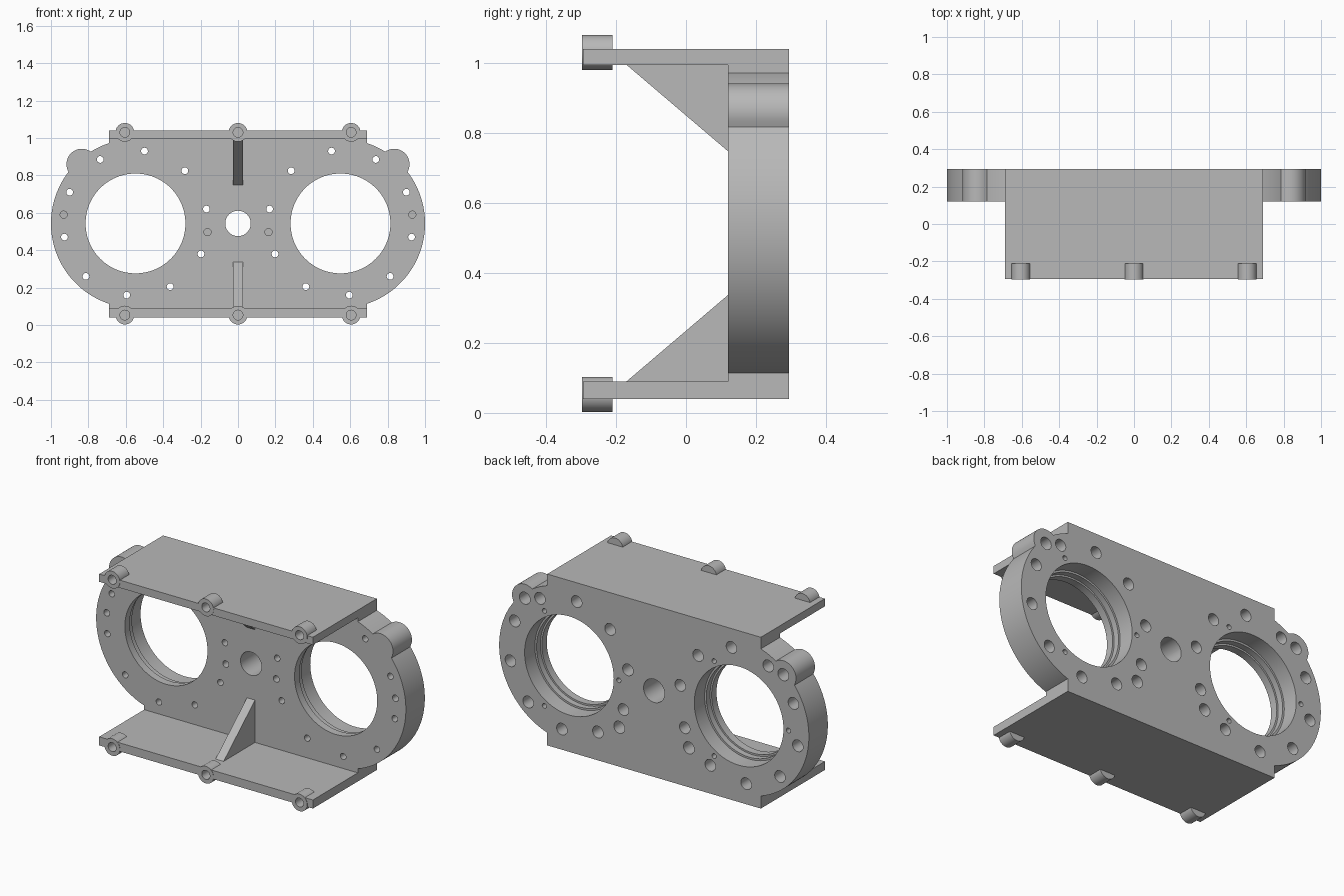
import bpy, bmesh
from math import pi, sin, cos, atan2, hypot, sqrt, radians

cube = bpy.data.objects.get("Cube")
if cube:
    bpy.data.objects.remove(cube)

grey = bpy.data.materials.new("plain_grey")
grey.use_nodes = True
colour = (0.48, 0.48, 0.48, 1)
grey.diffuse_color = colour
grey.node_tree.nodes["Principled BSDF"].inputs["Base Color"].default_value = colour

FRONT, BACK, EDGE = 0.12, 0.295, 0.69     # plate faces, flange half width
BOTTOM, TOP, MID = 0.04, 1.04, 0.543
RING_X, RING_R = 0.548, 0.452


def finish(name, bm):
    bmesh.ops.recalc_face_normals(bm, faces=bm.faces)
    mesh = bpy.data.meshes.new(name)
    bm.to_mesh(mesh)
    bm.free()
    mesh.materials.append(grey)
    ob = bpy.data.objects.new(name, mesh)
    bpy.context.collection.objects.link(ob)
    return ob


def smooth(ob):
    bpy.ops.object.select_all(action='DESELECT')
    ob.select_set(True)
    bpy.context.view_layer.objects.active = ob
    bpy.ops.object.shade_smooth_by_angle(angle=radians(30))


def prism(name, points, offset):
    """Extrude a closed outline along an offset vector."""
    bm = bmesh.new()
    face = bm.faces.new([bm.verts.new(p) for p in points])
    out = bmesh.ops.extrude_face_region(bm, geom=[face])
    moved = [v for v in out["geom"] if isinstance(v, bmesh.types.BMVert)]
    bmesh.ops.translate(bm, verts=moved, vec=offset)
    return finish(name, bm)


def lathe(bm, x, z, profile, n=32):
    """Turn (radius, y) points about a y-parallel axis, capping both ends."""
    rings = [[bm.verts.new((x + r * cos(2 * pi * i / n), y, z + r * sin(2 * pi * i / n)))
              for i in range(n)] for r, y in profile]
    for a, b in zip(rings, rings[1:]):
        for i in range(n):
            j = (i + 1) % n
            bm.faces.new((a[i], a[j], b[j], b[i]))
    bm.faces.new(rings[0])
    bm.faces.new(rings[-1])


def cut(ob, bm):
    cutter = finish("hole_cutter", bm)
    cutter.hide_render = True
    mod = ob.modifiers.new("holes", 'BOOLEAN')
    mod.operation, mod.solver, mod.object = 'DIFFERENCE', 'EXACT', cutter
    bpy.context.view_layer.objects.active = ob
    ob.select_set(True)
    bpy.ops.object.modifier_apply(modifier=mod.name)
    bpy.data.objects.remove(cutter)


# Plate outline: rectangle with rounded ends, each carrying a small ear
EAR_X, EAR_Z, EAR_R = 0.835, 0.86, 0.082
ear_d = hypot(EAR_X - RING_X, EAR_Z - MID)
ear_a = atan2(EAR_Z - MID, EAR_X - RING_X)


def end_radius(a):
    d = a - ear_a
    s = EAR_R ** 2 - (ear_d * sin(d)) ** 2
    return max(RING_R, ear_d * cos(d) + sqrt(s)) if s > 0 and cos(d) > 0 else RING_R


span = atan2(sqrt(RING_R ** 2 - (EDGE - RING_X) ** 2), EDGE - RING_X)
steps = 180
half = [(EDGE, BOTTOM)]
for i in range(steps + 1):
    a = span * (2 * i / steps - 1)
    r = end_radius(a)
    half.append((RING_X + r * cos(a), MID + r * sin(a)))
half.append((EDGE, TOP))
outline = half + [(-x, z) for x, z in reversed(half)]
plate = prism("main_plate", [(x, FRONT, z) for x, z in outline], (0, BACK - FRONT, 0))

# Plate holes
OUT, IN = BACK + 0.02, FRONT - 0.02
screws = [(0.9, 0.71), (0.928, 0.47), (0.813, 0.26), (0.595, 0.16), (0.363, 0.205),
          (0.198, 0.38), (0.169, 0.62), (0.284, 0.825), (0.5, 0.93), (0.737, 0.885)]
dowels = [(0.932, 0.59), (0.163, 0.497)]
pockets = [(EAR_X, EAR_Z), (0.225, 0.27)]
bm = bmesh.new()
lathe(bm, 0, MID, [(0.068, IN), (0.068, OUT)], 48)
for s in (1, -1):
    # stepped bearing bore
    lathe(bm, s * RING_X, MID, [(0.267, IN), (0.267, 0.165), (0.277, 0.165),
                                (0.277, 0.2), (0.288, 0.2), (0.288, OUT)], 96)
    for x, z in screws:        # counterbored from the back
        lathe(bm, s * x, z, [(0.018, IN), (0.018, 0.19), (0.034, 0.19), (0.034, OUT)])
    for x, z in dowels:        # blind from the front
        lathe(bm, s * x, z, [(0.019, IN), (0.019, 0.2)])
    for x, z in pockets:       # blind from the back
        lathe(bm, s * x, z, [(0.035, 0.17), (0.035, OUT)])
    for k in range(3):         # retaining screw holes around each bore
        a = pi + k * 2 * pi / 3
        lathe(bm, s * RING_X + 0.32 * cos(a), MID + 0.32 * sin(a),
              [(0.014, 0.22), (0.014, OUT)], 20)
cut(plate, bm)
smooth(plate)

# Flanges, bosses and gussets, above and below
BOSS_X = (-0.605, 0, 0.605)
LIP, BOSS_END = -0.295, -0.21
for side, low, high, boss_z, inner, tip in (
        ("upper", 0.995, TOP, 1.03, 0.995, 0.748),
        ("lower", BOTTOM, 0.09, 0.053, 0.09, 0.337)):
    flange = prism(side + "_flange",
                   [(-EDGE, LIP, low), (EDGE, LIP, low), (EDGE, LIP, high), (-EDGE, LIP, high)],
                   (0, FRONT - LIP, 0))
    bm = bmesh.new()
    for x in BOSS_X:
        lathe(bm, x, boss_z, [(0.035, LIP - 0.02), (0.035, BOSS_END - 0.003)])
    cut(flange, bm)
    for i, x in enumerate(BOSS_X):
        bm = bmesh.new()
        lathe(bm, x, boss_z, [(0.026, BOSS_END - 0.006), (0.026, LIP - 0.002),
                              (0.05, LIP - 0.002), (0.05, BOSS_END)], 40)
        smooth(finish(f"{side}_boss_{i + 1}", bm))
    prism(side + "_gusset",
          [(-0.026, -0.17, inner), (-0.026, FRONT, inner), (-0.026, FRONT, tip)],
          (0.052, 0, 0))
